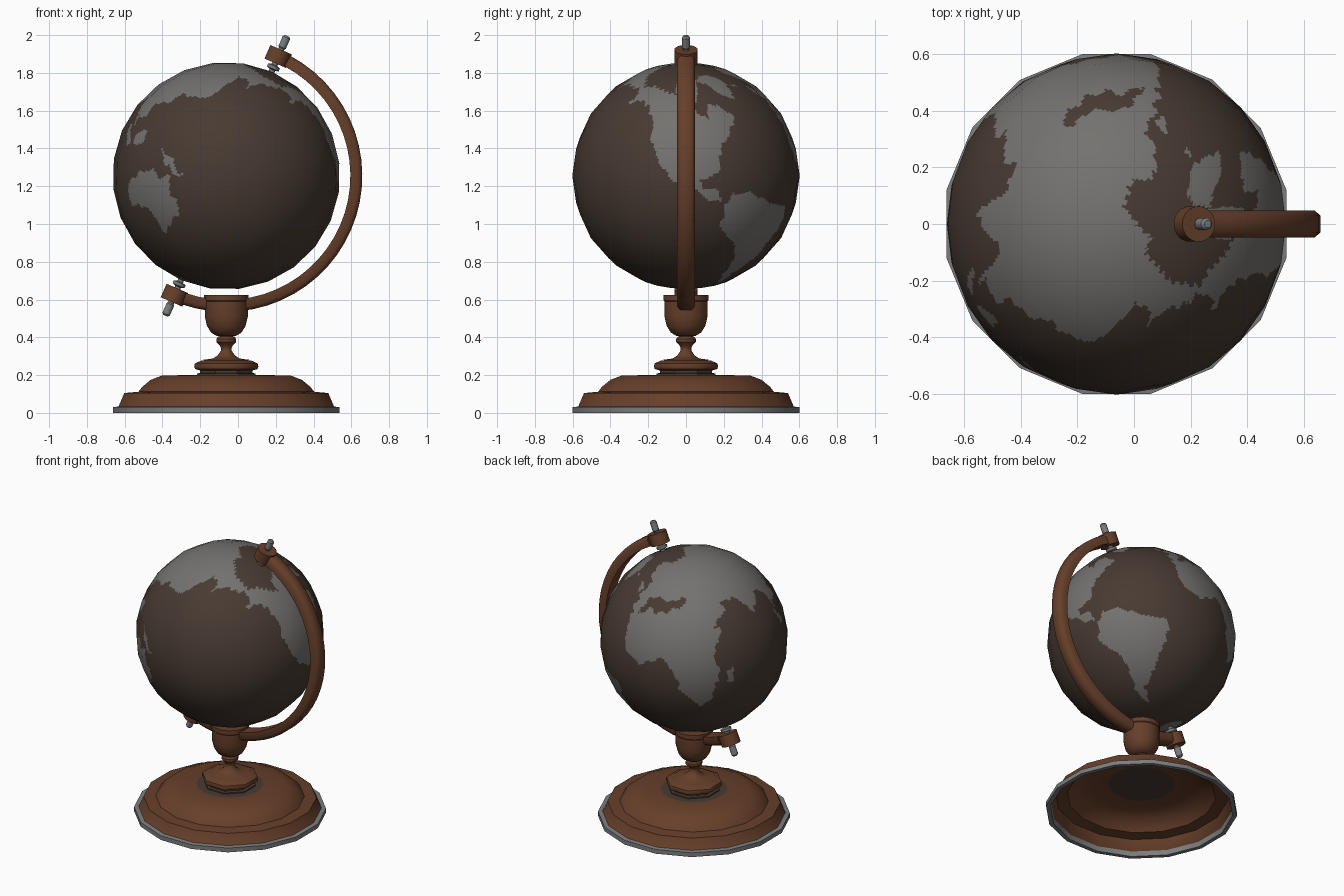
import bpy, bmesh, math
from mathutils import Matrix

if "Cube" in bpy.data.objects:
    bpy.data.objects.remove(bpy.data.objects["Cube"])

CX, CZ, R = -0.062, 1.255, 0.602          # globe centre and radius
TILT = math.radians(23.5)


def colour(name, r, g, b):
    m = bpy.data.materials.new(name)
    m.diffuse_color = (r, g, b, 1)
    m.use_nodes = True
    m.node_tree.nodes["Principled BSDF"].inputs["Base Color"].default_value = m.diffuse_color
    return m


SEA = colour("dark sea brown", 0.064, 0.043, 0.032)
LAND = colour("land grey", 0.175, 0.168, 0.16)
WOOD = colour("reddish wood", 0.135, 0.05, 0.023)
METAL = colour("metal grey", 0.2, 0.205, 0.21)


def finish(name, bm, mats, matrix=Matrix(), angle=35):
    me = bpy.data.meshes.new(name)
    bm.to_mesh(me)
    bm.free()
    for m in mats:
        me.materials.append(m)
    ob = bpy.data.objects.new(name, me)
    bpy.context.collection.objects.link(ob)
    ob.matrix_world = matrix
    bpy.ops.object.select_all(action='DESELECT')
    ob.select_set(True)
    bpy.context.view_layer.objects.active = ob
    if angle:
        bpy.ops.object.shade_smooth_by_angle(angle=math.radians(angle))
    return ob


def lathe(name, profile, n, mat, matrix, angle=35, closed=False):
    """Turn a (radius, height) profile, listed bottom to top, with n sides."""
    bm = bmesh.new()
    k = 1 / math.cos(math.pi / n)
    rings = []
    for r, z in profile:
        rings.append([bm.verts.new((r * k * math.cos((j + .5) * math.tau / n),
                                    r * k * math.sin((j + .5) * math.tau / n), z))
                      for j in range(n)])
    pairs = list(zip(rings, rings[1:]))
    if closed:
        pairs.append((rings[-1], rings[0]))
    for a, b in pairs:
        for j in range(n):
            q = (j + 1) % n
            bm.faces.new((a[j], a[q], b[q], b[j]))
    bmesh.ops.remove_doubles(bm, verts=bm.verts, dist=1e-5)
    return finish(name, bm, [mat], matrix, angle)


# Land outlines in degrees (longitude, latitude)
eurasia = [(-9, 37), (-9, 43), (-2, 44), (-4, 48), (4, 52), (9, 56), (6, 60), (15, 69),
           (27, 71), (40, 67), (68, 69), (73, 72), (104, 78), (113, 74), (140, 73),
           (160, 70), (180, 69), (196, 66), (180, 62), (164, 60), (157, 51), (155, 58),
           (143, 58), (143, 50), (141, 36), (132, 32), (122, 30), (118, 23), (109, 20),
           (109, 12), (104, 9), (100, 13), (104, 2), (98, 9), (96, 16), (91, 22),
           (80, 14), (77, 8), (73, 18), (67, 25), (58, 25), (59, 21), (52, 16),
           (44, 12), (32, 28), (36, 36), (27, 37), (23, 37), (19, 41), (9, 44),
           (0, 39), (-5, 35)]
africa = [(-9, 37), (-4, 35), (10, 37), (11, 33), (20, 31), (35, 32), (44, 13), (51, 11),
          (40, -4), (40, -15), (33, -27), (27, -34), (19, -34), (12, -17), (13, -5),
          (9, 4), (-8, 4), (-17, 14), (-16, 24)]
north_america = [(-170, 66), (-156, 71), (-128, 70), (-110, 69), (-122, 76), (-90, 82),
                 (-65, 83), (-78, 75), (-83, 68), (-93, 60), (-84, 55), (-79, 52),
                 (-77, 62), (-65, 59), (-56, 51), (-65, 45), (-76, 36), (-80, 30),
                 (-80, 24), (-92, 21), (-90, 17), (-82, 15), (-79, 9), (-85, 10),
                 (-95, 16), (-106, 21), (-112, 27), (-119, 34), (-124, 42), (-125, 49),
                 (-136, 58), (-150, 60), (-163, 54), (-160, 59)]
south_america = [(-78, 8), (-72, 12), (-62, 10), (-50, 1), (-35, -6), (-39, -15),
                 (-48, -26), (-57, -37), (-65, -42), (-68, -54), (-74, -50),
                 (-71, -30), (-71, -18), (-81, -5)]
greenland = [(-72, 79), (-40, 83), (-18, 80), (-22, 70), (-43, 60), (-52, 66), (-57, 75)]
australia = [(114, -22), (122, -17), (131, -12), (137, -14), (143, -12), (147, -20),
             (154, -27), (150, -38), (147, -43), (139, -36), (130, -32), (115, -35)]
new_guinea = [(132, -1), (141, -3), (150, -10), (142, -9)]
borneo = [(109, 1), (117, 6), (118, 0), (115, -4), (110, -3)]
sumatra = [(95, 5), (99, 4), (106, -4), (104, -6)]
madagascar = [(44, -17), (50, -14), (48, -25), (44, -24)]
iceland = [(-23, 65), (-15, 66), (-18, 63)]
britain = [(-5, 50), (1, 52), (-3, 58), (-6, 57)]
LANDS = [(p, [f(c) for c in zip(*p) for f in (min, max)]) for p in
         (eurasia, africa, north_america, south_america, greenland, australia,
          new_guinea, borneo, sumatra, madagascar, iceland, britain)]


def inside(x, y, poly):
    hit = False
    for (x1, y1), (x2, y2) in zip(poly, poly[1:] + poly[:1]):
        if (y1 > y) != (y2 > y) and x < x1 + (y - y1) * (x2 - x1) / (y2 - y1):
            hit = not hit
    return hit


def is_land(v):
    lat = math.degrees(math.asin(v.z))
    lon = (math.degrees(math.atan2(v.y, v.x)) - 99 + 180) % 360 - 180
    if lat < -82:
        return True
    wobble = 0.8 * math.sin(lon * 0.9 + lat * 0.5)      # ragged coastline
    for x in ((lon, lon + 360) if lon < -150 else (lon,)):
        x, y = x + wobble, lat + 0.8 * math.sin(lon * 0.7)
        for poly, (x0, x1, y0, y1) in LANDS:
            if x0 <= x <= x1 and y0 <= y <= y1 and inside(x, y, poly):
                return True
    return False


# Globe: faceted ball, finely cut so the land can be coloured per face
axis = Matrix.Translation((CX, 0, CZ)) @ Matrix.Rotation(TILT, 4, 'Y')
bm = bmesh.new()
bmesh.ops.create_uvsphere(bm, u_segments=24, v_segments=12, radius=R)
bmesh.ops.subdivide_edges(bm, edges=bm.edges[:], cuts=11, use_grid_fill=True)
for f in bm.faces:
    f.smooth = True
    f.material_index = int(is_land(f.calc_center_median().normalized()))
globe = finish("globe", bm, [SEA, LAND], axis, 0)
me = globe.data
me.normals_split_custom_set_from_vertices([v.co.normalized() for v in me.vertices])

# Curved arm: chamfered section swept around half the globe
section = [(.657, -.047), (.70, -.047), (.72, -.03), (.72, .03), (.70, .047), (.657, .047)]
bm = bmesh.new()
rings = []
STEPS = 28
for i in range(STEPS + 1):
    a = math.radians(62 - 171 * i / STEPS)
    rings.append([bm.verts.new((CX + r * math.cos(a), y, CZ + r * math.sin(a)))
                  for r, y in section])
for a, b in zip(rings, rings[1:]):
    for j in range(6):
        bm.faces.new((a[j], a[(j + 1) % 6], b[(j + 1) % 6], b[j]))
bm.faces.new(rings[0])
bm.faces.new(rings[-1])
bmesh.ops.recalc_face_normals(bm, faces=bm.faces)
finish("curved_arm", bm, [WOOD], angle=50)

# Pivot collars and pins at both poles
for end, flip in (("top", 0), ("bottom", math.pi)):
    m = axis @ Matrix.Rotation(flip, 4, 'Y')
    lathe(end + "_pivot_collar", [(0, .65), (.062, .65), (.062, .728), (0, .728)],
          16, WOOD, m)
    lathe(end + "_pivot_pin",
          [(0, .58), (.016, .58), (.016, .612), (.034, .618), (.034, .634), (.016, .64),
           (.016, .735), (.021, .742), (.021, .798), (.013, .808), (0, .808)],
          12, METAL, m)

# Stand: cup, stem, foot, base, felt patch and rim
stand = Matrix.Translation((CX, 0, 0))
lathe("cup", [(0, .405), (.05, .407), (.08, .425), (.102, .46), (.114, .51),
              (.114, .59), (.118, .595), (.118, .625), (0, .625)], 16, WOOD, stand)
lathe("stem", [(.13, .28), (.07, .288), (.045, .305), (.028, .33), (.028, .345),
               (.035, .358), (.052, .375), (.052, .392), (.042, .405), (0, .41)],
      12, WOOD, stand)
lathe("foot", [(.14, .225), (.165, .232), (.17, .245), (.166, .262), (.13, .278),
               (0, .285)], 8, WOOD, stand, 50)
lathe("foot_collar", [(.155, .2), (.155, .208), (.138, .212), (.138, .228), (0, .228)],
      8, SEA, stand)
lathe("base_shell", [(.575, .03), (.57, .035), (.54, .105), (.465, .112), (.445, .138),
                     (.40, .175), (.34, .198), (.21, .2)], 16, WOOD, stand)
lathe("felt_patch", [(.21, .2), (0, .2)], 16, SEA, stand)
lathe("base_rim", [(.572, .0), (.6, .0), (.6, .03), (.568, .034)], 16, METAL, stand,
      closed=True)
